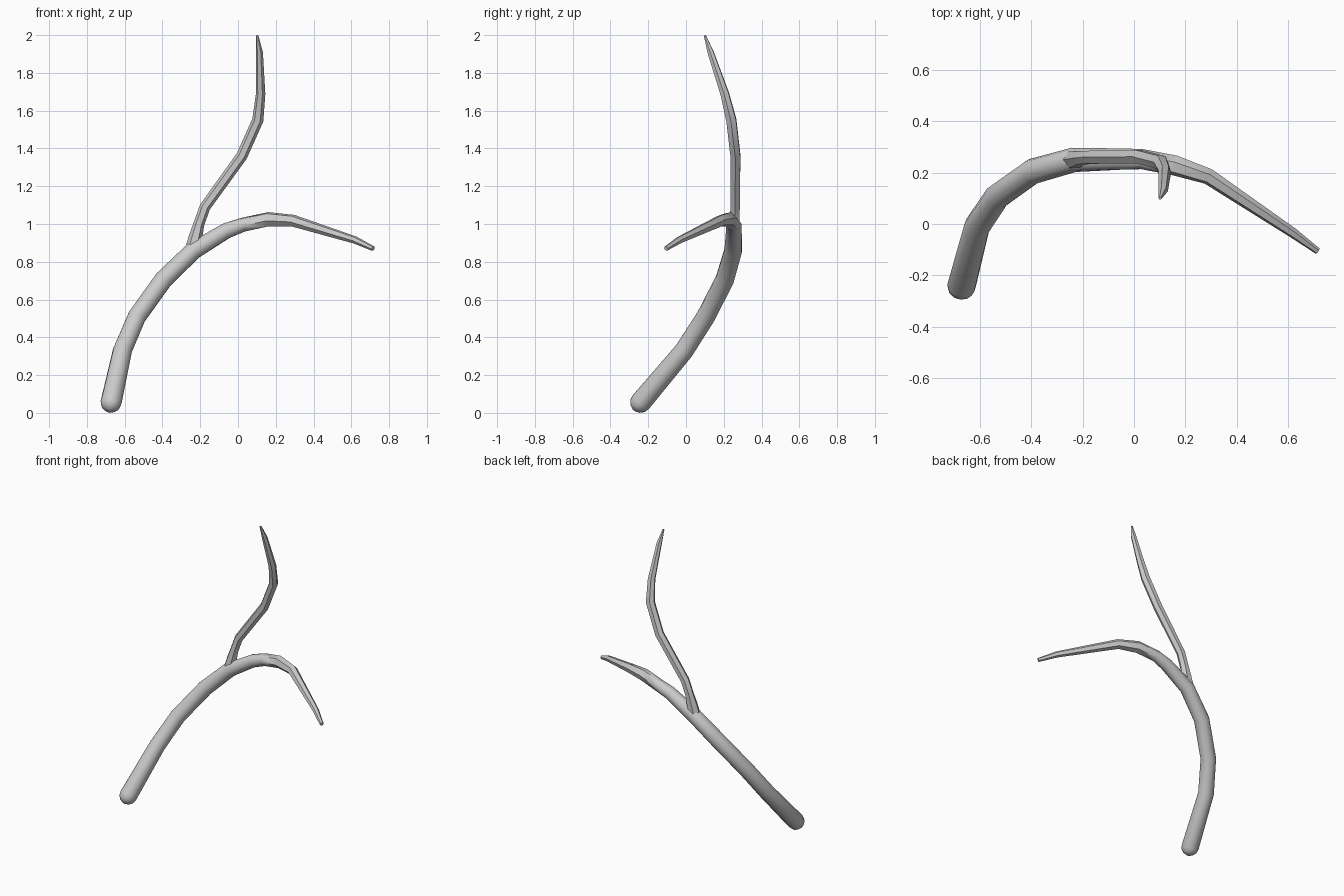
import bpy, bmesh, math
from mathutils import Vector

if "Cube" in bpy.data.objects:
    bpy.data.objects.remove(bpy.data.objects["Cube"])


def join_rings(bm, a, b):
    """Skin two rings; the second may have half as many sides."""
    n = len(a)
    if len(a) == len(b):
        for i in range(n):
            j = (i + 1) % n
            bm.faces.new((a[i], a[j], b[j], b[i]))
    else:
        h = len(b)
        for i in range(h):
            j = (i + 1) % h
            p, q, r = a[2 * i], a[2 * i + 1], a[(2 * i + 2) % n]
            bm.faces.new((p, q, b[i]))
            bm.faces.new((q, b[j], b[i]))
            bm.faces.new((q, r, b[j]))


def limb(name, stations, angle):
    """Sweep a tapering tube through (x, y, z, radius, sides) stations."""
    pts = [Vector(s[:3]) for s in stations]
    bm = bmesh.new()
    rings = []
    side = Vector((1, 0, 0))
    for k, (x, y, z, rad, n) in enumerate(stations):
        d0 = (pts[k] - pts[max(k - 1, 0)]).normalized()
        d1 = (pts[min(k + 1, len(pts) - 1)] - pts[k]).normalized()
        d = (d0 + d1).normalized()
        side = (side - d * side.dot(d)).normalized()
        up = d.cross(side)
        rings.append([bm.verts.new(pts[k] + rad * (
            side * math.cos(2 * math.pi * i / n) + up * math.sin(2 * math.pi * i / n)))
            for i in range(n)])
    for a, b in zip(rings, rings[1:]):
        join_rings(bm, a, b)
    bm.faces.new(rings[0][::-1])
    bm.faces.new(rings[-1])
    bmesh.ops.recalc_face_normals(bm, faces=bm.faces)
    me = bpy.data.meshes.new(name)
    bm.to_mesh(me)
    bm.free()
    ob = bpy.data.objects.new(name, me)
    bpy.context.collection.objects.link(ob)
    bpy.ops.object.select_all(action='DESELECT')
    ob.select_set(True)
    bpy.context.view_layer.objects.active = ob
    bpy.ops.object.shade_smooth_by_angle(angle=math.radians(angle))
    return ob


# Main branch: rounded foot, round lower part, faceted thin end
foot, r = Vector((-0.672, -0.24, 0.056)), 0.056
axis = (Vector((-0.61, 0.0, 0.34)) - foot).normalized()
main = []
for a in (80, 55, 28, 0):
    p = foot - axis * r * math.sin(math.radians(a))
    main.append((*p, r * math.cos(math.radians(a)), 12))
main += [
    (-0.612, -0.01, 0.33, 0.051, 12),
    (-0.535, 0.105, 0.51, 0.050, 12),
    (-0.395, 0.205, 0.705, 0.050, 12),
    (-0.235, 0.25, 0.86, 0.048, 12),
    (-0.06, 0.253, 0.965, 0.042, 12),
    (0.03, 0.253, 0.997, 0.040, 6),
    (0.16, 0.228, 1.025, 0.040, 6),
    (0.29, 0.185, 1.018, 0.032, 6),
    (0.62, -0.035, 0.915, 0.020, 6),
    (0.715, -0.105, 0.87, 0.013, 6),
]
limb("main_branch", main, 35)

# Side shoot rising from the fork to a pointed tip
shoot = [
    (-0.245, 0.25, 0.85, 0.040, 6),
    (-0.225, 0.253, 0.93, 0.036, 6),
    (-0.207, 0.257, 1.0, 0.029, 6),
    (-0.175, 0.260, 1.09, 0.029, 6),
    (0.02, 0.262, 1.36, 0.030, 6),
    (0.105, 0.240, 1.55, 0.030, 6),
    (0.120, 0.205, 1.69, 0.025, 6),
    (0.114, 0.130, 1.91, 0.018, 6),
    (0.102, 0.100, 1.998, 0.006, 6),
]
limb("side_shoot", shoot, 35)
